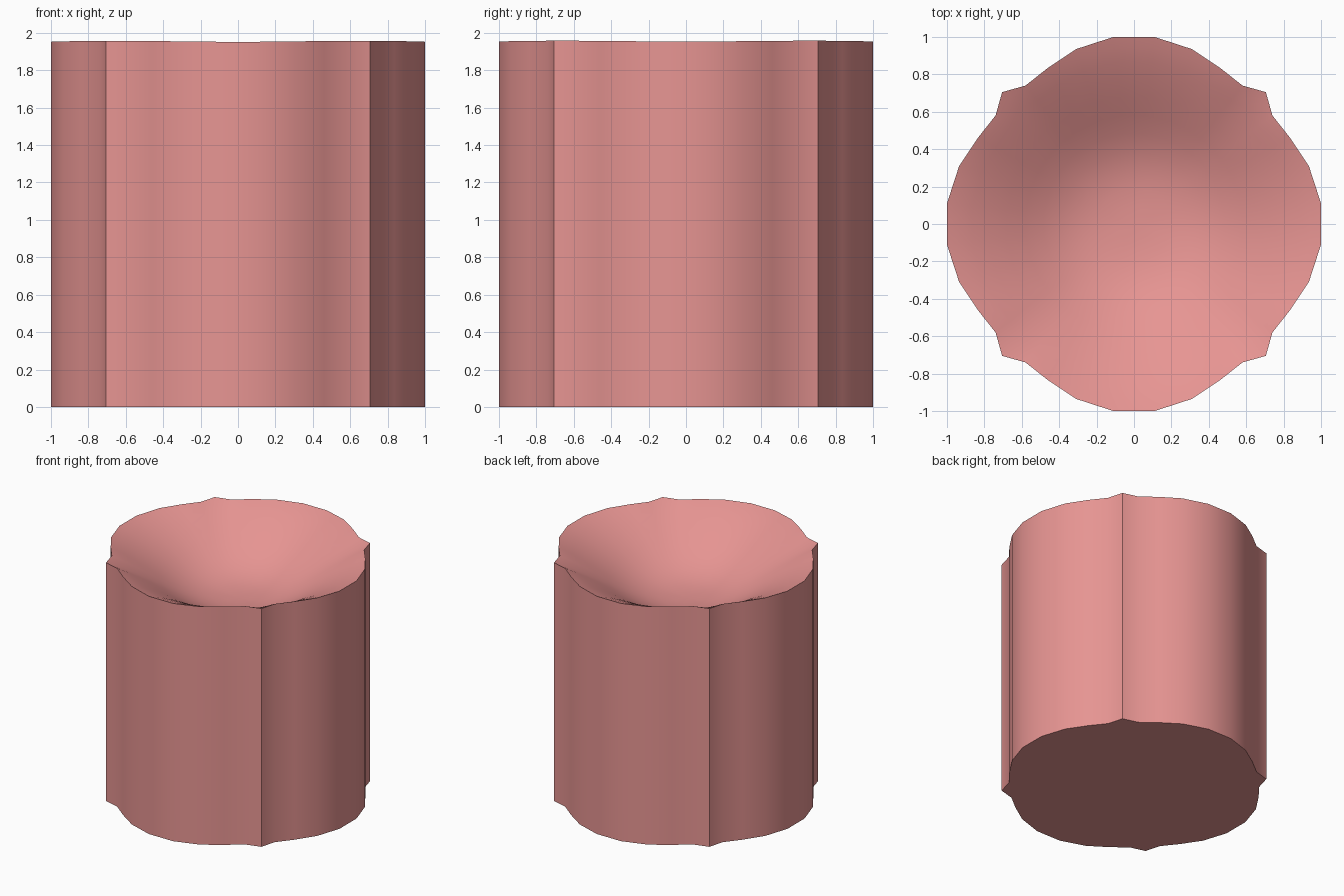
import bpy, bmesh, math
from mathutils import Vector

if "Cube" in bpy.data.objects:
    bpy.data.objects.remove(bpy.data.objects["Cube"])

# One quarter of the outline; each quarter runs over a pointed corner rib
quarter = [(1.0, 0.11), (0.935, 0.31), (0.835, 0.46), (0.74, 0.58), (0.705, 0.705),
           (0.58, 0.74), (0.46, 0.835), (0.31, 0.935), (0.11, 1.0)]
outline = []
for k in range(4):
    c, s = round(math.cos(k * math.pi / 2)), round(math.sin(k * math.pi / 2))
    outline += [Vector((x * c - y * s, x * s + y * c)) for x, y in quarter]

# Dish profile: fraction of the rim radius, drop below the rim
dish = [(0.95, 0.02), (0.88, 0.053), (0.8, 0.094), (0.7, 0.148), (0.6, 0.206), (0.5, 0.261),
        (0.4, 0.305), (0.3, 0.336), (0.2, 0.353), (0.1, 0.36)]


def rim_z(p):
    # rim is a touch higher towards the corners
    return 1.951 + 0.006 * abs(math.sin(2 * math.atan2(p.y, p.x)))


def ring(bm, f, drop):
    # inner rings fade from the ribbed outline to a circle
    verts = []
    for p in outline:
        w = f ** 5
        r = f * (0.97 * (1 - w) + p.length * w)
        q = p.normalized() * r
        verts.append(bm.verts.new((q.x, q.y, rim_z(p) * f + 1.951 * (1 - f) - drop)))
    return verts


def bridge(bm, a, b):
    n = len(a)
    for i in range(n):
        j = (i + 1) % n
        bm.faces.new((a[i], a[j], b[j], b[i]))


bm = bmesh.new()
# Flat base and walls
base = [bm.verts.new((p.x, p.y, 0)) for p in outline]
bm.faces.new(base[::-1])
prev = ring(bm, 1.0, 0)
bridge(bm, base, prev)
# Dished top
for f, drop in dish:
    cur = ring(bm, f, drop)
    bridge(bm, prev, cur)
    prev = cur
centre = bm.verts.new((0, 0, 1.951 - 0.362))
for i in range(len(prev)):
    bm.faces.new((prev[i], prev[(i + 1) % len(prev)], centre))
bmesh.ops.recalc_face_normals(bm, faces=bm.faces)

mesh = bpy.data.meshes.new("dished_pillar")
bm.to_mesh(mesh)
bm.free()
pillar = bpy.data.objects.new("dished_pillar", mesh)
bpy.context.collection.objects.link(pillar)

# Smooth walls and dish, sharp ribs and rim
bpy.context.view_layer.objects.active = pillar
pillar.select_set(True)
bpy.ops.object.shade_smooth_by_angle(angle=math.radians(40))

pink = bpy.data.materials.new("pink")
pink.diffuse_color = (0.80, 0.30, 0.29, 1)
pink.use_nodes = True
pink.node_tree.nodes["Principled BSDF"].inputs["Base Color"].default_value = pink.diffuse_color
mesh.materials.append(pink)
